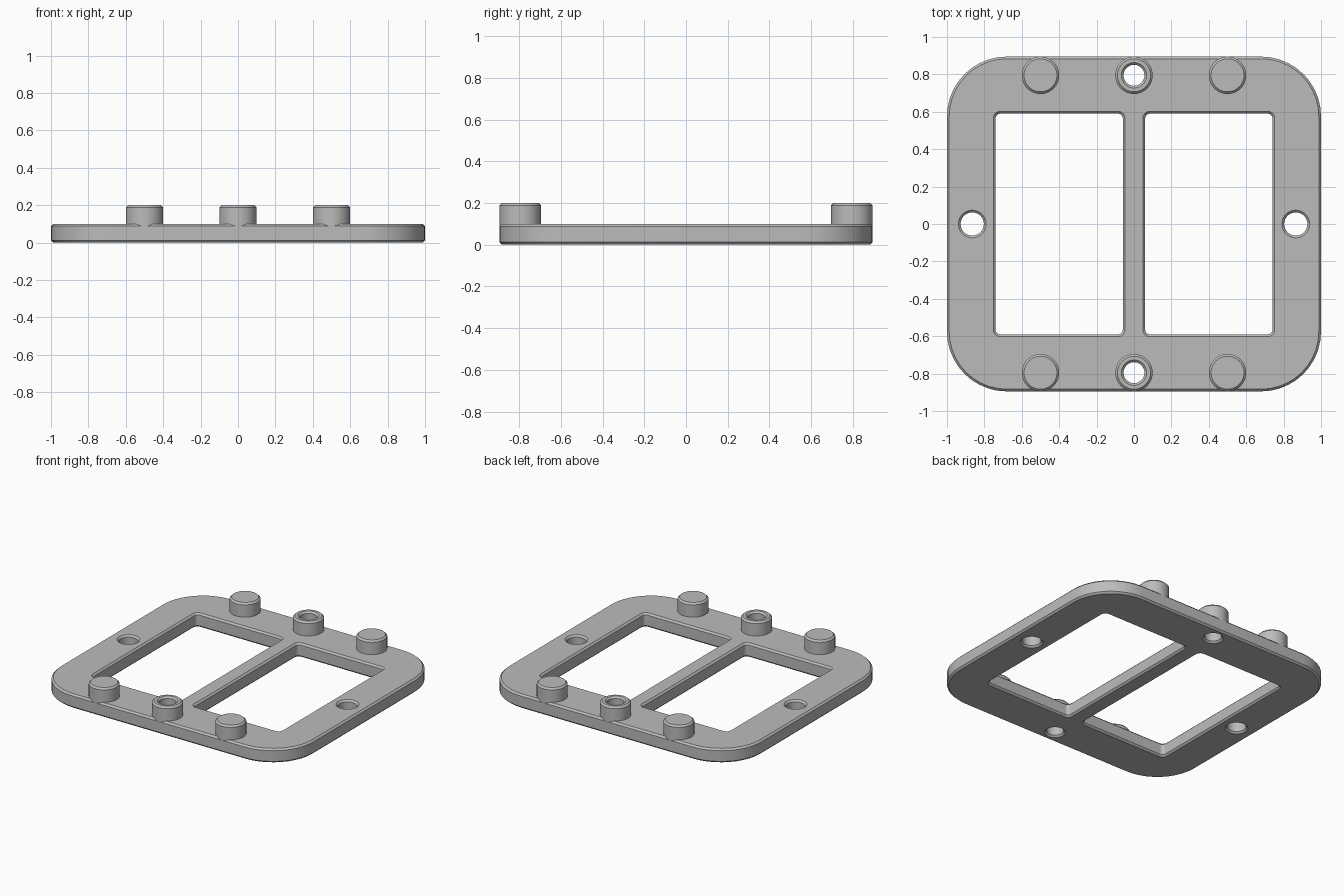
import bpy
import bmesh
from math import cos, sin, pi, radians

if "Cube" in bpy.data.objects:
    bpy.data.objects.remove(bpy.data.objects["Cube"])

# Single grey material
grey = bpy.data.materials.new("satin grey")
grey.use_nodes = True
colour = (0.5, 0.5, 0.5, 1.0)
grey.diffuse_color = colour
grey.node_tree.nodes["Principled BSDF"].inputs["Base Color"].default_value = colour

CHAMFER = 0.012


def outline(cx, cy, hx, hy, radius, grow):
    """Rounded rectangle (a circle when hx = hy = radius), offset by grow."""
    steps = 10
    is_circle = hx == hy == radius
    points = []
    for q, (sx, sy) in enumerate(((1, 1), (-1, 1), (-1, -1), (1, -1))):
        for i in range(steps if is_circle else steps + 1):
            a = (q + i / steps) * pi / 2
            points.append((cx + sx * (hx - radius) + (radius + grow) * cos(a),
                           cy + sy * (hy - radius) + (radius + grow) * sin(a)))
    return points


def circle(cx, cy, r):
    return (cx, cy, r, r, r)


def chamfered_slab(name, outer, holes, z0, z1, chamfer_bottom=True):
    """Extruded outline with through holes and chamfered rims."""
    bm = bmesh.new()
    levels = [(z0, -CHAMFER), (z0 + CHAMFER, 0)] if chamfer_bottom else [(z0, 0)]
    levels += [(z1 - CHAMFER, 0), (z1, -CHAMFER)]
    rims = {0: [], len(levels) - 1: []}
    for contour, sign in [(outer, 1)] + [(h, -1) for h in holes]:
        rings = []
        for z, grow in levels:
            rings.append([bm.verts.new((x, y, z))
                          for x, y in outline(*contour, sign * grow)])
        n = len(rings[0])
        for low, high in zip(rings, rings[1:]):
            for i in range(n):
                j = (i + 1) % n
                bm.faces.new((low[i], low[j], high[j], high[i]))
        for level, edges in rims.items():
            ring = rings[level]
            edges += [bm.edges.get((ring[i], ring[(i + 1) % n])) for i in range(n)]
    # Cap top and bottom around the holes
    for level, edges in rims.items():
        bmesh.ops.triangle_fill(bm, edges=edges, use_beauty=True,
                                normal=(0, 0, 1 if level else -1))
    bmesh.ops.recalc_face_normals(bm, faces=bm.faces)
    mesh = bpy.data.meshes.new(name)
    bm.to_mesh(mesh)
    bm.free()
    mesh.materials.append(grey)
    obj = bpy.data.objects.new(name, mesh)
    bpy.context.collection.objects.link(obj)
    bpy.ops.object.select_all(action='DESELECT')
    obj.select_set(True)
    bpy.context.view_layer.objects.active = obj
    bpy.ops.object.shade_smooth_by_angle(angle=radians(30))
    return obj


# Frame plate with two windows, side holes and screw holes
BOSS_Y, BORE = 0.795, 0.056
openings = []
for side in (-1, 1):
    openings += [(side * 0.4, 0, 0.34, 0.59, 0.025),
                 circle(side * 0.865, 0, 0.062),
                 circle(0, side * BOSS_Y, BORE)]
chamfered_slab("frame_plate", (0, 0, 1.0, 0.895, 0.32), openings, 0, 0.1)

# Solid pegs and bored bosses along the front and back edges
for end, y in (("front", -BOSS_Y), ("back", BOSS_Y)):
    for side, x in (("right", -0.5), ("left", 0.5)):
        chamfered_slab(f"{end}_{side}_peg", circle(x, y, 0.1), [],
                       0.08, 0.2, chamfer_bottom=False)
    chamfered_slab(f"{end}_screw_boss", circle(0, y, 0.1), [circle(0, y, BORE)],
                   0.08, 0.2, chamfer_bottom=False)
